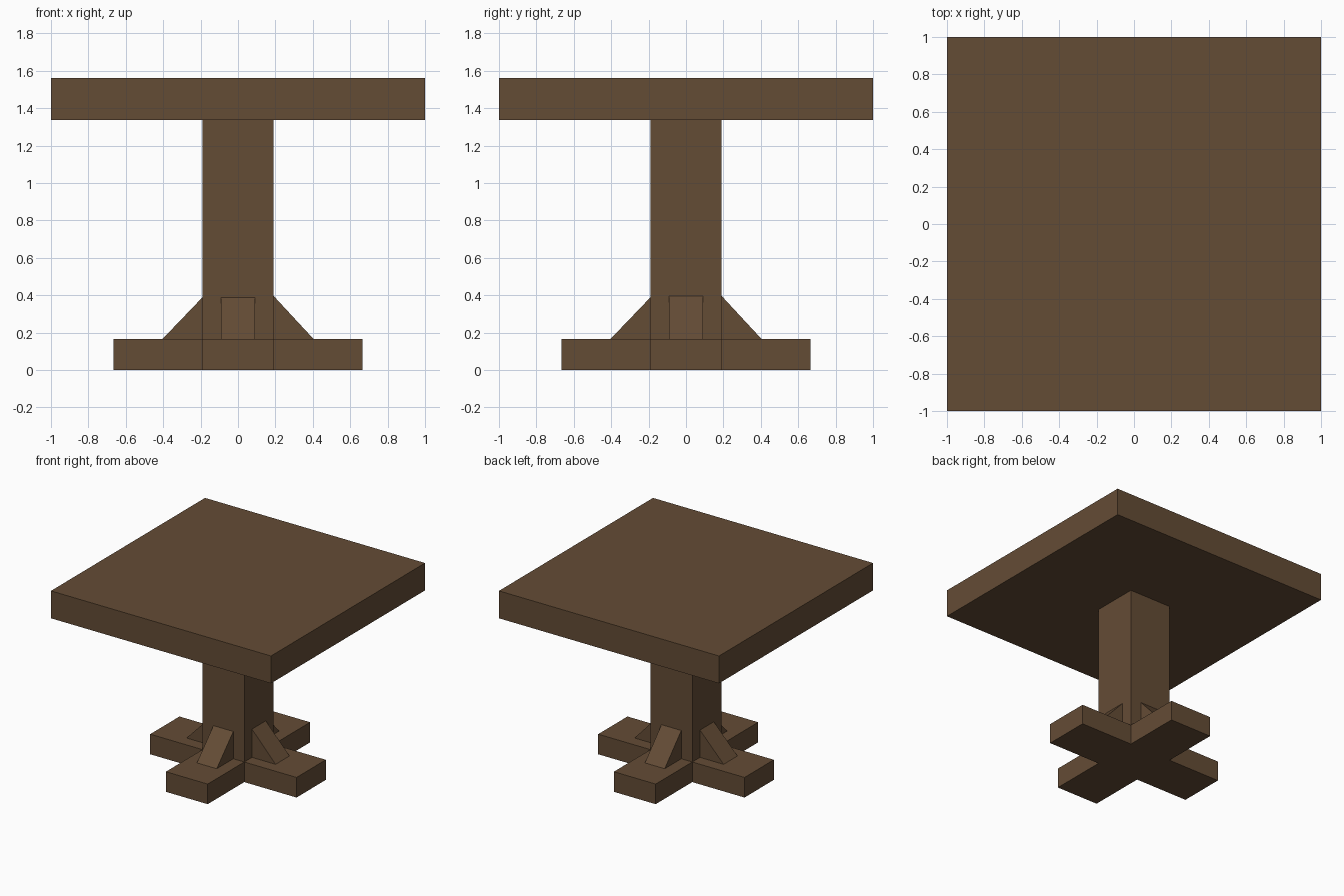
import bpy
import bmesh
from math import cos, sin, pi

if "Cube" in bpy.data.objects:
    bpy.data.objects.remove(bpy.data.objects["Cube"])

wood = bpy.data.materials.new("brown wood")
wood.diffuse_color = (0.127, 0.072, 0.036, 1)
wood.use_nodes = True
wood.node_tree.nodes["Principled BSDF"].inputs["Base Color"].default_value = wood.diffuse_color

POST = 0.19      # half width of post and feet
FOOT = 0.665     # reach of each foot
FOOT_TOP = 0.165
TOP_BOTTOM, TOP_TOP = 1.337, 1.562


def prism(name, outline, offset):
    """Closed solid from a planar outline swept by an offset."""
    bm = bmesh.new()
    face = bm.faces.new([bm.verts.new(p) for p in outline])
    new = bmesh.ops.extrude_face_region(bm, geom=[face], use_keep_orig=True)
    verts = [v for v in new["geom"] if isinstance(v, bmesh.types.BMVert)]
    bmesh.ops.translate(bm, verts=verts, vec=offset)
    bmesh.ops.recalc_face_normals(bm, faces=bm.faces)
    mesh = bpy.data.meshes.new(name)
    bm.to_mesh(mesh)
    bm.free()
    mesh.materials.append(wood)
    obj = bpy.data.objects.new(name, mesh)
    bpy.context.collection.objects.link(obj)
    return obj


def square(h, z):
    return [(-h, -h, z), (h, -h, z), (h, h, z), (-h, h, z)]


# Table top and post
prism("table_top", square(1.0, TOP_BOTTOM), (0, 0, TOP_TOP - TOP_BOTTOM))
prism("post", square(POST, FOOT_TOP), (0, 0, TOP_BOTTOM - FOOT_TOP))

# Cross-shaped foot: one arm's three corners repeated around the centre
cross = []
for i in range(4):
    c, s = round(cos(i * pi / 2)), round(sin(i * pi / 2))
    for x, y in ((FOOT, -POST), (FOOT, POST), (POST, POST)):
        cross.append((c * x - s * y, s * x + c * y, 0))
prism("cross_foot", cross, (0, 0, FOOT_TOP))

# Wedge braces between post and feet
for i, (side, top) in enumerate((("right", 0.397), ("back", 0.397),
                                 ("left", 0.389), ("front", 0.389))):
    wedge = [(POST, -0.09, FOOT_TOP), (0.405, -0.09, FOOT_TOP), (POST, -0.09, top)]
    brace = prism(side + "_brace", wedge, (0, 0.18, 0))
    brace.rotation_euler.z = i * pi / 2
